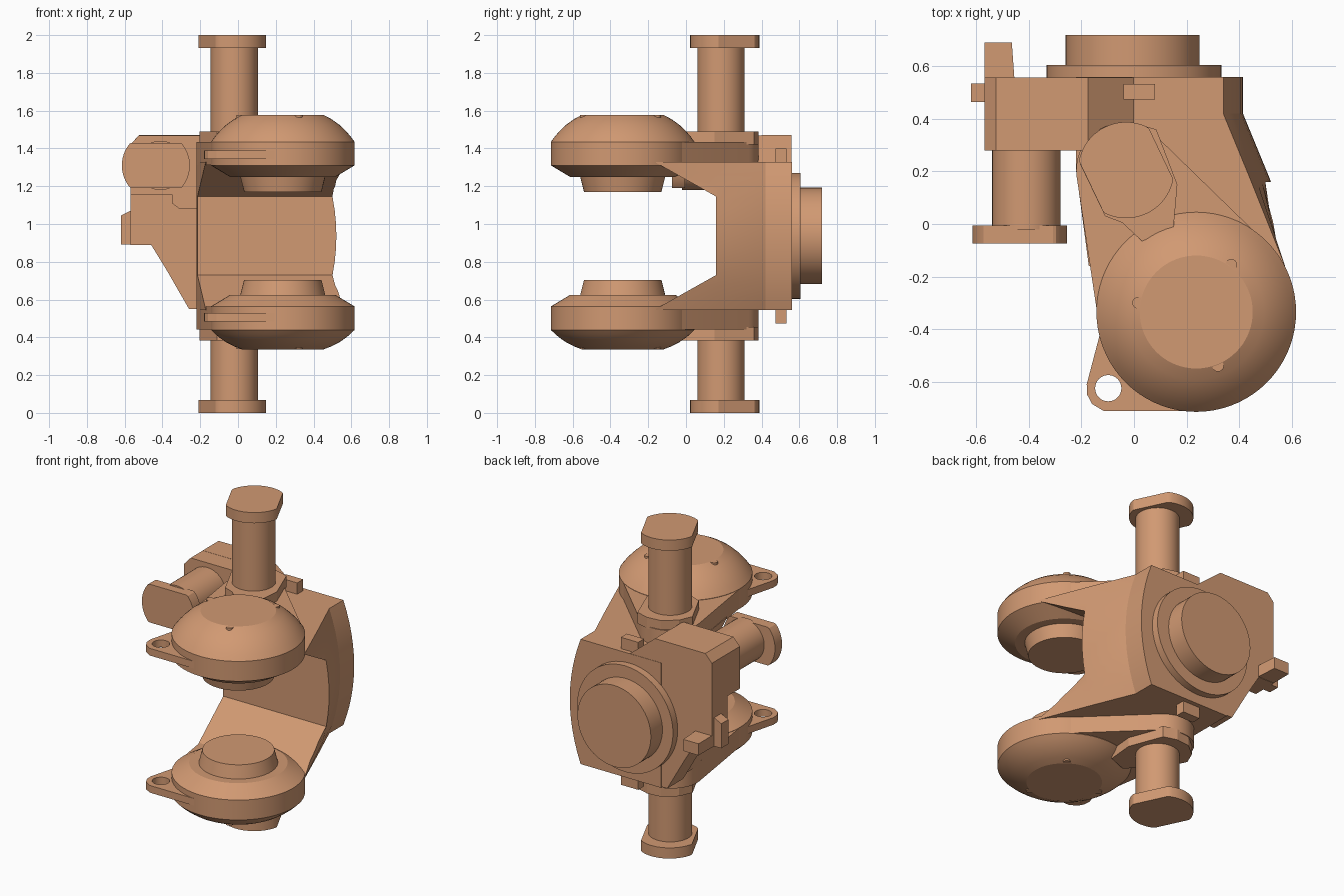
import bpy, bmesh, math

if "Cube" in bpy.data.objects:
    bpy.data.objects.remove(bpy.data.objects["Cube"])

MID = 0.937  # height of the yoke's mirror plane
clay = bpy.data.materials.new("clay")
clay.diffuse_color = (0.64, 0.32, 0.17, 1)
clay.use_nodes = True
clay.node_tree.nodes["Principled BSDF"].inputs["Base Color"].default_value = clay.diffuse_color
PLACE = {'z': lambda u, v, w: (u, v, w),
         'y': lambda u, v, w: (u, w, v),
         'x': lambda u, v, w: (w, u, v)}


def finish(name, bm, smooth=True):
    bmesh.ops.recalc_face_normals(bm, faces=bm.faces)
    me = bpy.data.meshes.new(name)
    bm.to_mesh(me)
    bm.free()
    ob = bpy.data.objects.new(name, me)
    bpy.context.collection.objects.link(ob)
    me.materials.append(clay)
    if smooth:
        bpy.ops.object.select_all(action='DESELECT')
        ob.select_set(True)
        bpy.context.view_layer.objects.active = ob
        bpy.ops.object.shade_smooth_by_angle(angle=math.radians(20))
    return ob


def loft(name, rings, smooth=True):
    bm = bmesh.new()
    rows = [[bm.verts.new(p) for p in r] for r in rings]
    n = len(rows[0])
    for a, b in zip(rows, rows[1:]):
        for i in range(n):
            bm.faces.new((a[i], a[(i + 1) % n], b[(i + 1) % n], b[i]))
    bm.faces.new(rows[0])
    bm.faces.new(rows[-1])
    return finish(name, bm, smooth)


def prism(name, pts, a, b, axis='z', smooth=True):
    return loft(name, [[PLACE[axis](u, v, w) for u, v in pts] for w in (a, b)], smooth)


def box(name, x0, x1, y0, y1, z0, z1):
    return prism(name, [(x0, y0), (x1, y0), (x1, y1), (x0, y1)], z0, z1, 'z', False)


def circle(cx, cy, r, n=48):
    return [(cx + r * math.cos(2 * math.pi * i / n), cy + r * math.sin(2 * math.pi * i / n))
            for i in range(n)]


def flatted(cx, cy, r, d, ang, n=72):
    # disc with two parallel flats at distance d, normal at angle ang
    out = []
    nx, ny = math.cos(ang), math.sin(ang)
    for x, y in circle(0, 0, r, n):
        k = x * nx + y * ny
        s = max(-d, min(d, k)) - k
        out.append((cx + x + s * nx, cy + y + s * ny))
    return out


def turned(name, cx, cy, profile, n=64):
    return loft(name, [[(x, y, z) for x, y in circle(cx, cy, r, n)] for r, z in profile])


def cut(ob, cutter):
    m = ob.modifiers.new("cut", 'BOOLEAN')
    m.operation = 'DIFFERENCE'
    m.solver = 'EXACT'
    m.object = cutter
    cutter.hide_render = True
    bpy.context.view_layer.objects.active = ob
    bpy.ops.object.modifier_apply(modifier=m.name)
    bpy.data.objects.remove(cutter)


# Yoke: outline lofted in z with a bulging right wall, then the mouth is cut
rings = []
for i in range(13):
    t = -1 + i / 6
    g = 0.075 * (1 - t * t)
    z = MID + 0.392 * t
    rings.append([(x, y, z) for x, y in (
        (-0.22, 0.56), (-0.22, 0.2), (-0.172, -0.16), (0.575, -0.16),
        (0.445 + g, 0.165), (0.34 + g, 0.42), (0.34 + g, 0.56))])
yoke = loft("yoke", rings)
mouth = prism("mouth_cutter", [(-0.49, 0.365), (0.16, 0.73), (0.16, 1.145), (-0.49, 1.51)],
              -1, 1, 'x', False)
cut(yoke, mouth)

# Left side bracket: rear plate and thicker upper boss
prism("bracket_plate", [(-0.57, 0.89), (-0.46, 0.89), (-0.38, 0.76), (-0.26, 0.551), (0, 0.551),
                        (0, 1.328), (-0.175, 1.47), (-0.525, 1.47), (-0.57, 1.42)],
      0.4, 0.558, 'y', False)
prism("bracket_boss", [(-0.57, 1.155), (-0.35, 1.155), (-0.35, 1.11), (-0.31, 1.08), (0, 1.08),
                       (0, 1.327), (-0.175, 1.469), (-0.525, 1.469), (-0.57, 1.42)],
      0.28, 0.5, 'y', False)
prism("side_tab", [(-0.56, 0.891), (-0.62, 0.891), (-0.62, 1.045), (-0.56, 1.075)],
      0.465, 0.535, 'y', False)
prism("rear_tab", [(-0.57, 0.55), (-0.57, 0.69), (-0.465, 0.69), (-0.455, 0.55)],
      0.892, 0.965, 'z', False)

# Rear mounting discs
prism("rear_flange", circle(0, MID, 0.333, 64), 0.55, 0.605, 'y')
prism("rear_boss", circle(-0.005, MID, 0.255, 64), 0.6, 0.72, 'y')

# Side rod pointing forward
prism("side_rod", circle(-0.41, 1.31, 0.13), -0.02, 0.3, 'y')
prism("side_rod_head", flatted(-0.435, 1.31, 0.18, 0.12, math.pi / 2), -0.075, -0.005, 'y')

# Upper and lower arms, mirrored about MID
CX, CY = 0.237, -0.335
for side, s, dome, tip in (("upper", 1, 0.143, 2.0), ("lower", -1, 0.103, 0.0)):
    def Z(z):
        return MID + s * (z - MID)

    # tapering arm plate
    bm = bmesh.new()
    for z in (1.312, 1.433):
        for x, y in circle(-0.04, 0.205, 0.18) + circle(CX, CY, 0.374, 64):
            bm.verts.new((x, y, Z(z)))
    res = bmesh.ops.convex_hull(bm, input=bm.verts)
    loose = [v for v in bm.verts if not v.link_faces]
    bmesh.ops.delete(bm, geom=loose, context='VERTS')
    bmesh.ops.dissolve_limit(bm, angle_limit=0.01, verts=bm.verts, edges=bm.edges)
    finish(side + "_arm", bm)

    # round housing: hub, chamfer, rim and domed cap
    prof = [(0.205, Z(1.17)), (0.225, Z(1.25)), (0.28, Z(1.25)), (0.38, Z(1.31)), (0.38, Z(1.435))]
    for r, k in ((0.357, 0.22), (0.33, 0.43), (0.298, 0.64), (0.258, 0.84), (0.215, 1.0)):
        prof.append((r, Z(1.435 + dome * k)))
    turned(side + "_housing", CX, CY, prof, 72)

    # small screws around the cap
    for k, (x, y) in enumerate(((0.37, -0.155), (0.015, -0.3), (0.32, -0.54))):
        prism(f"{side}_screw_{k}", circle(x, y, 0.022, 16), Z(1.42 + dome), Z(1.434 + dome))

    # ear with bolt hole
    ear = prism(side + "_ear", [(-0.13, -0.42), (-0.18, -0.61), (-0.178, -0.65), (-0.16, -0.685),
                                (-0.115, -0.712), (0.24, -0.712), (0.24, -0.34)],
                Z(1.345), Z(1.39), 'z', False)
    cut(ear, prism("hole_cutter", circle(-0.098, -0.625, 0.05, 32), Z(1.2), Z(1.5)))

    # rod seat, rod and flatted head
    prism(side + "_rod_seat", [(-0.205, 0.228), (-0.11, 0.03), (-0.045, 0.005), (0.03, -0.065),
                               (0.15, -0.02), (0.165, 0.15), (0.085, 0.36), (0.0, 0.385),
                               (-0.09, 0.375), (-0.17, 0.31)], Z(1.42), Z(1.49), 'z', False)
    prism(side + "_rod", circle(-0.02, 0.185, 0.125), Z(1.45), tip - s * 0.03)
    prism(side + "_rod_head", flatted(-0.03, 0.205, 0.183, 0.147, math.radians(25.5)),
          tip - s * 0.067, tip)

    # locating key
    box(side + "_key", -0.04, 0.08, 0.473, 0.532, *sorted((Z(1.3), Z(1.4))))
